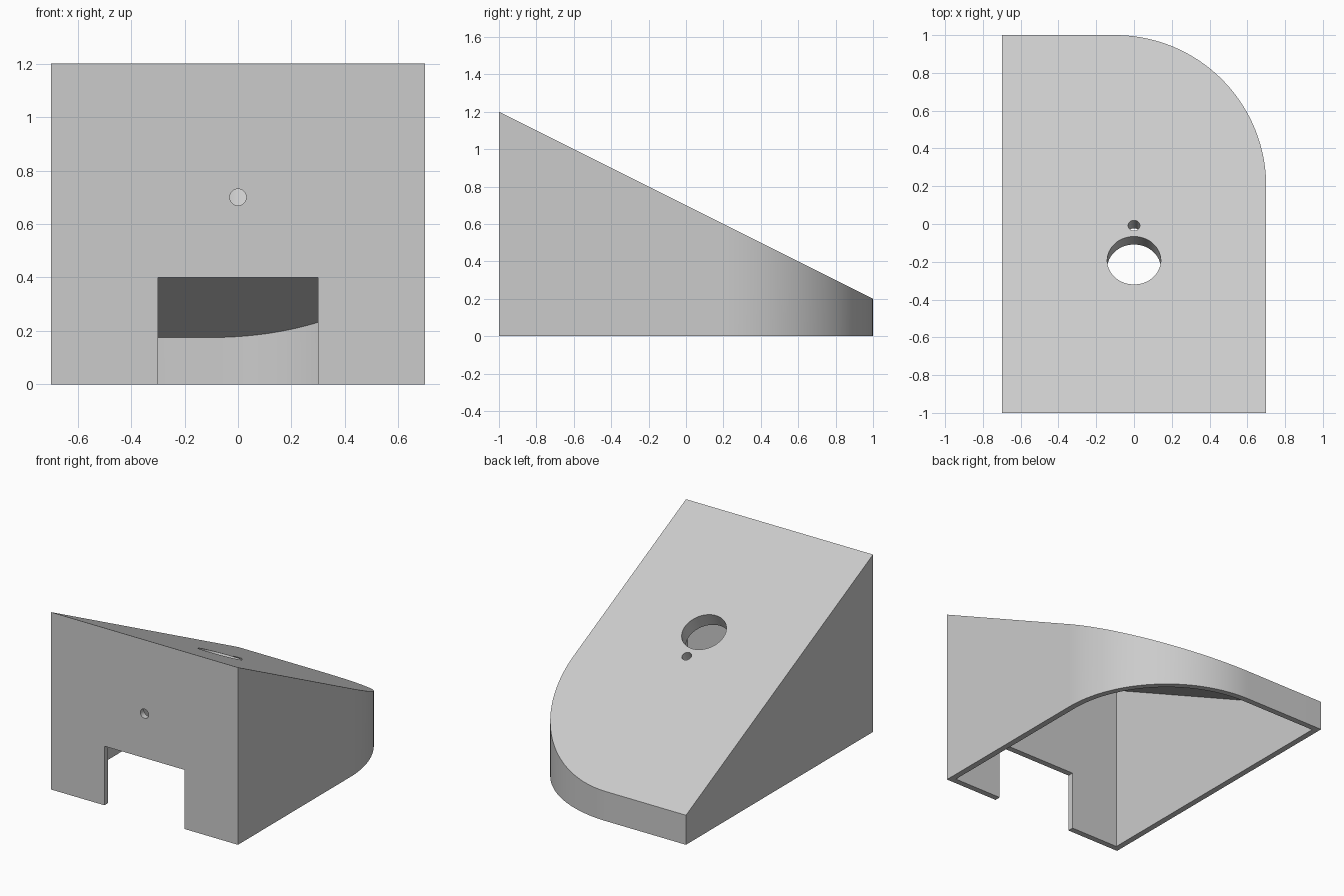
import bpy
import bmesh
import math
from mathutils import Matrix, Vector

if "Cube" in bpy.data.objects:
    bpy.data.objects.remove(bpy.data.objects["Cube"], do_unlink=True)

WALL = 0.04
SLOPE = math.atan(0.5)
HALF_X, HALF_Y, CORNER = 0.7, 1.0, 0.8

grey = bpy.data.materials.new("light grey")
grey.use_nodes = True
grey.diffuse_color = (0.6, 0.6, 0.6, 1)
grey.node_tree.nodes["Principled BSDF"].inputs["Base Color"].default_value = (0.6, 0.6, 0.6, 1)


def add_object(name, bm):
    bmesh.ops.recalc_face_normals(bm, faces=bm.faces)
    mesh = bpy.data.meshes.new(name)
    bm.to_mesh(mesh)
    bm.free()
    mesh.materials.append(grey)
    obj = bpy.data.objects.new(name, mesh)
    bpy.context.collection.objects.link(obj)
    return obj


def wedge(name, inset, bottom, roof_drop):
    """Plan with one rounded back corner, raised to a sloping roof."""
    x, y, r = HALF_X - inset, HALF_Y - inset, CORNER - inset
    plan = [(-x, y), (-x, -y), (x, -y)]
    steps = 48
    for i in range(steps + 1):
        a = math.pi / 2 * i / steps
        plan.append((x - r + r * math.cos(a), y - r + r * math.sin(a)))
    bm = bmesh.new()
    low = [bm.verts.new((px, py, bottom)) for px, py in plan]
    high = [bm.verts.new((px, py, 0.7 - 0.5 * py - roof_drop)) for px, py in plan]
    bm.faces.new(low)
    bm.faces.new(high)
    for i in range(len(plan)):
        j = (i + 1) % len(plan)
        bm.faces.new((low[i], low[j], high[j], high[i]))
    return add_object(name, bm)


def box(name, size, matrix):
    bm = bmesh.new()
    bmesh.ops.create_cube(bm, size=1, matrix=matrix @ Matrix.Diagonal((*size, 1)))
    return add_object(name, bm)


def cylinder(name, radius, depth, matrix):
    bm = bmesh.new()
    bmesh.ops.create_cone(bm, cap_ends=True, segments=64, radius1=radius,
                          radius2=radius, depth=depth, matrix=matrix)
    return add_object(name, bm)


def combine(target, tool, operation):
    mod = target.modifiers.new(tool.name, "BOOLEAN")
    mod.operation, mod.solver, mod.object = operation, "EXACT", tool
    bpy.context.view_layer.objects.active = target
    bpy.ops.object.modifier_apply(modifier=mod.name)
    bpy.data.objects.remove(tool, do_unlink=True)


def on_roof(y):
    """Frame on the roof with its z axis along the roof normal."""
    return Matrix.Translation((0, y, 0.7 - 0.5 * y)) @ Matrix.Rotation(-SLOPE, 4, "X")


# Hollow wedge housing, open underneath
housing = wedge("housing", 0, 0, 0)
combine(housing, wedge("cavity", WALL, -0.1, WALL / math.cos(SLOPE)), "DIFFERENCE")

# Thickened mounting pad under the roof
pad_frame = on_roof(-0.15) @ Matrix.Translation((0, 0, -0.057))
combine(housing, box("mounting_pad", (0.4, 0.5, 0.076), pad_frame), "UNION")

# Large and small round openings, square to the roof
for name, y, radius in (("large_hole", -0.193, 0.142), ("small_hole", -0.008, 0.031)):
    combine(housing, cylinder(name, radius, 0.4, on_roof(y)), "DIFFERENCE")

# Front wall: doorway notch and small round hole
front = Vector((0, -HALF_Y, 0))
combine(housing, box("notch", (0.6, 0.2, 0.8), Matrix.Translation(front)), "DIFFERENCE")
hole_frame = Matrix.Translation(front + Vector((0, 0, 0.7))) @ Matrix.Rotation(math.pi / 2, 4, "X")
combine(housing, cylinder("front_hole", 0.031, 0.2, hole_frame), "DIFFERENCE")

# Smooth the curved walls, keep the edges sharp
bpy.ops.object.select_all(action="DESELECT")
housing.select_set(True)
bpy.context.view_layer.objects.active = housing
bpy.ops.object.shade_smooth_by_angle(angle=math.radians(30))
